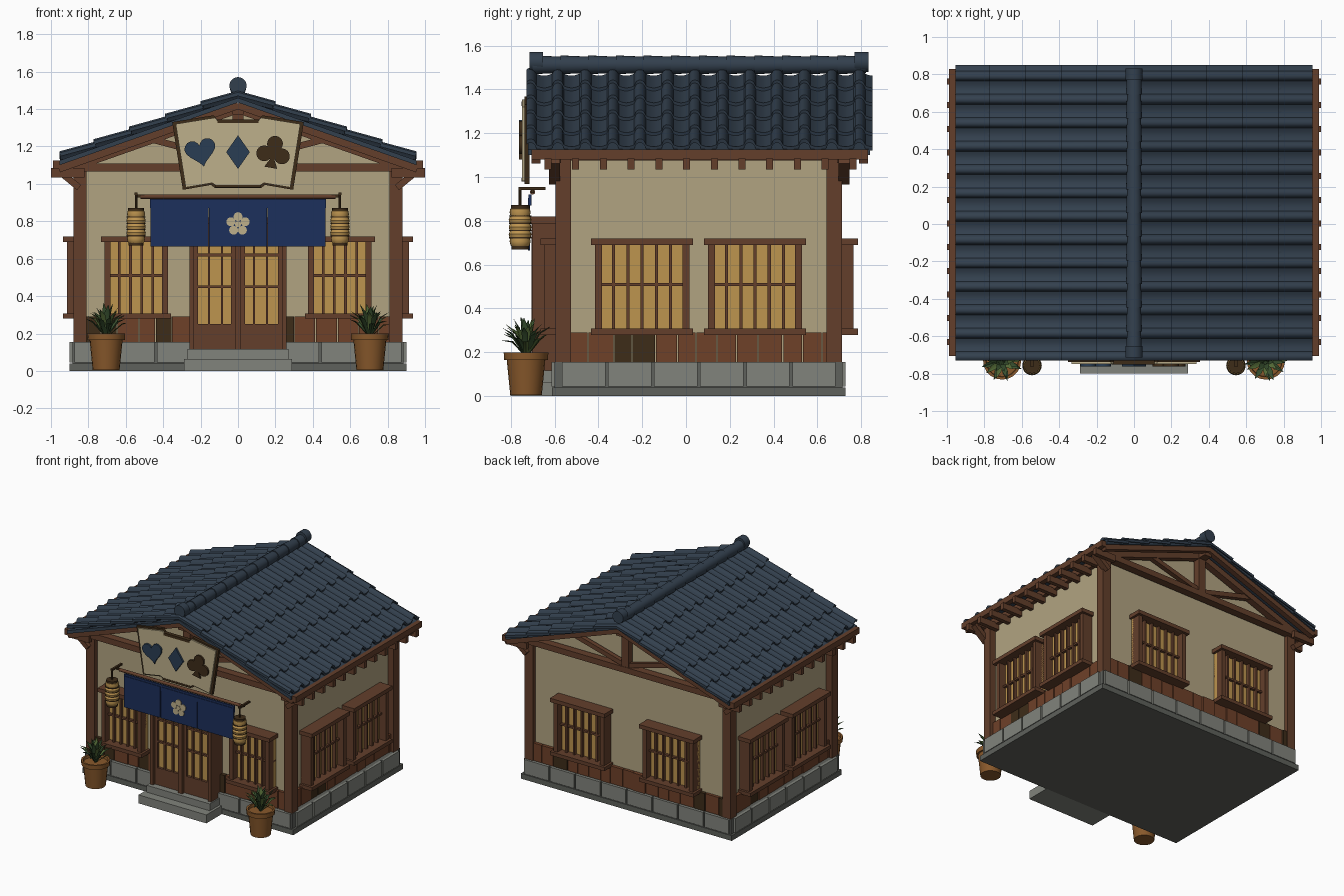
import bpy, bmesh, random
from math import sin, cos, pi, radians, sqrt
from mathutils import Vector as V, Matrix as M

if "Cube" in bpy.data.objects:
    bpy.data.objects.remove(bpy.data.objects["Cube"])

random.seed(4)
I = M.Identity(4)


def mat(name, hexcol):
    m = bpy.data.materials.new(name)
    c = [(int(hexcol[i:i + 2], 16) / 255) ** 2.2 for i in (0, 2, 4)]
    m.diffuse_color = (*c, 1)
    m.use_nodes = True
    m.node_tree.nodes["Principled BSDF"].inputs["Base Color"].default_value = m.diffuse_color
    return m


WALL, WOOD, DARK = mat("plaster", "B0A280"), mat("wood", "63412F"), mat("dark_wood", "40301F")
TILE, STONE, GROUT = mat("roof_tile", "36424F"), mat("stone", "80827B"), mat("grout", "5F615C")
PAPER, CLOTH, CREAM = mat("paper", "BC9350"), mat("cloth", "22335C"), mat("cream", "BCAE8A")
CLAY, LEAF, LEAF2 = mat("clay", "87592F"), mat("leaf", "3B5233"), mat("light_leaf", "586F3C")
PLANK, BLUE = mat("plank", "6E432D"), mat("sign_blue", "2E4054")


class Part:
    """Collects primitives into one named mesh object."""
    def __init__(self, name, material, T=I):
        self.name, self.mat, self.T, self.bm = name, material, T, bmesh.new()

    def box(self, x0, x1, y0, y1, z0, z1):
        m = M.Translation(((x0 + x1) / 2, (y0 + y1) / 2, (z0 + z1) / 2)) @ M.Diagonal((x1 - x0, y1 - y0, z1 - z0, 1))
        bmesh.ops.create_cube(self.bm, size=1, matrix=self.T @ m)

    def beam(self, a, b, w, h):
        a, b = V(a), V(b)
        q = (b - a).to_track_quat('X', 'Z').to_matrix().to_4x4()
        bmesh.ops.create_cube(self.bm, size=1, matrix=self.T @ M.Translation((a + b) / 2) @ q @ M.Diagonal(((b - a).length, w, h, 1)))

    def cyl(self, a, b, r, r2=None, n=16):
        a, b = V(a), V(b)
        q = (b - a).to_track_quat('Z', 'Y').to_matrix().to_4x4()
        bmesh.ops.create_cone(self.bm, cap_ends=True, segments=n, radius1=r, radius2=r if r2 is None else r2,
                              depth=(b - a).length, matrix=self.T @ M.Translation((a + b) / 2) @ q)

    def prism(self, pts, y0, y1):
        A, B = [[self.bm.verts.new(self.T @ V((x, y, z))) for x, z in pts] for y in (y0, y1)]
        self.bm.faces.new(A)
        self.bm.faces.new(B[::-1])
        for i in range(len(pts)):
            j = (i + 1) % len(pts)
            self.bm.faces.new((A[j], A[i], B[i], B[j]))

    def rings(self, rows, closed=True):
        R = [[self.bm.verts.new(self.T @ V(p)) for p in r] for r in rows]
        n = len(R[0])
        for a, b in zip(R, R[1:]):
            for i in range(n if closed else n - 1):
                j = (i + 1) % n
                self.bm.faces.new((a[i], a[j], b[j], b[i]))
        return R

    def lathe(self, prof, x, y, n=20):
        R = self.rings([[(x + r * cos(2 * pi * i / n), y + r * sin(2 * pi * i / n), z) for i in range(n)] for r, z in prof])
        self.bm.faces.new(R[0][::-1])
        self.bm.faces.new(R[-1])

    def done(self):
        bmesh.ops.recalc_face_normals(self.bm, faces=self.bm.faces)
        me = bpy.data.meshes.new(self.name)
        self.bm.to_mesh(me)
        self.bm.free()
        me.materials.append(self.mat)
        bpy.context.collection.objects.link(bpy.data.objects.new(self.name, me))


def face(angle, x, y):
    return M.Translation((x, y, 0)) @ M.Rotation(radians(angle), 4, 'Z')


# Foundation core, facing stones and entrance steps
p = Part("foundation", GROUT); p.box(-.885, .885, -.60, .715, 0, .155); p.box(-.9, .9, -.612, .728, 0, .04); p.done()
p = Part("foundation_stones", STONE)
for i in range(6):
    y = -.565 + .21 * i
    for s in (-.89, .89):
        p.box(s - .01, s + .01, y, y + .197, .045, .155)
for i in range(8):
    x = -.88 + .22 * i
    for y in (-.605, .72):
        p.box(x + .006, x + .214, y - .008, y + .008, .045, .155)
p.done()
p = Part("entrance_steps", STONE); p.box(-.29, .29, -.80, -.6, 0, .065); p.box(-.27, .27, -.73, -.6, .065, .118); p.done()

# Plaster walls with gables
p = Part("walls", WALL)
p.prism([(-.83, .15), (.83, .15), (.83, 1.13), (0, 1.42), (-.83, 1.13)], -.56, .68)
p.done()

# Wainscot planks in alternating browns
A, B = Part("wainscot_planks", PLANK), Part("dark_wainscot_planks", DARK)
for ang, x, y, w in ((0, 0, -.56, .82), (180, 0, .68, .82), (90, .83, .06, .6), (-90, -.83, .06, .6)):
    u = -w
    while u < w - .01:
        e = min(u + random.uniform(.08, .12), w)
        q = B if random.random() < .22 else A
        q.T = face(ang, x, y)
        q.box(u, e - .005, -.022 - random.random() * .008, .01, .155, .29)
        u = e
A.done(); B.done()

# Timber frame: posts, tie beams, trusses, brackets
p = Part("timber_frame", WOOD)
for s in (-1, 1):
    p.box(s * .845 - .035, s * .845 + .035, -.595, -.525, .15, 1.09)
    p.box(s * .845 - .035, s * .845 + .035, .642, .712, .15, 1.09)
    p.box(s * .84 - .02, s * .84 + .02, -.59, .71, 1.075, 1.13)
    for y in (-.60, .72):
        p.beam((s * .85, y, .98), (s * .965, y, 1.075), .05, .035)
        p.beam((s * .88, y, 1.09), (0, y, 1.4), .05, .045)
        p.beam((s * .02, y, 1.12), (s * .45, y, 1.235), .035, .035)
for y in (-.60, .72):
    p.box(-.95, .95, y - .03, y + .03, 1.065, 1.11)
    p.box(-.03, .03, y - .027, y + .027, 1.1, 1.4)
p.done()
p = Part("bargeboards", WOOD)
for s in (-1, 1):
    for y in (-.685, .81):
        p.beam((0, y, 1.425), (s * .96, y, 1.085), .04, .05)
p.box(-.03, .03, -.69, .81, 1.37, 1.42)
p.done()
p = Part("eave_fascia", WOOD)
for s in (-1, 1):
    p.box(s * .97 - .02, s * .97 + .02, -.705, .83, 1.08, 1.125)
p.done()
p = Part("rafter_tails", WOOD)
for i in range(12):
    y = -.63 + .1265 * i
    for s in (-1, 1):
        p.box(min(s * .82, s), max(s * .82, s), y - .016, y + .016, 1.035, 1.085)
p.done()

# Roof deck and five overlapping courses of roll tiles per slope
p = Part("roof_deck", TILE)
for s in (-1, 1):
    p.prism([(0, 1.46), (s * .955, 1.125), (s * .955, 1.1), (0, 1.435)], -.72, .84)
p.done()


def wave(y):
    t = ((y + .71) / .125 + .5) % 1 - .5
    a = abs(t)
    return .026 * sqrt(max(0, 1 - (a / .2) ** 2)) if a < .2 else -.01 * sin(pi * (a - .2) / .6)


ys = [-.7285 + 1.5785 * i / 202 for i in range(203)]
p = Part("roof_tiles", TILE)
for s in (-1, 1):
    for k in range(5):
        loop = []
        for f, lift in ((k / 5, .006), ((k + 1.05) / 5 if k < 4 else 1, .022)):
            x, z = s * .955 * f, 1.466 - .34 * f + lift
            loop += [(x, z), (x - s * .006, z - .018)]
        loop = [loop[0], loop[2], loop[3], loop[1]]
        R = p.rings([[(x, y, z + wave(y)) for x, z in loop] for y in ys])
        p.bm.faces.new(R[0]); p.bm.faces.new(R[-1])
p.done()
p = Part("ridge_tiles", TILE)
for i in range(12):
    y = -.70 + .1265 * i
    p.cyl((0, y, 1.512), (0, y + .13, 1.512), .043, .037, 20)
for y in (-.715, .77):
    p.cyl((0, y, 1.525), (0, y + .062, 1.525), .046, n=20)
p.done()

# Lattice windows
F, G = Part("window_frames", WOOD), Part("window_panes", PAPER)
spots = [(0, x, -.56, .34, 5) for x in (-.545, .545)] + [(180, x, .68, .43, 6) for x in (-.38, .38)]
spots += [(a, x, y, .43, 6) for a, x in ((90, .83), (-90, -.83)) for y in (-.2, .315)]
for ang, x, y, w, n in spots:
    F.T = G.T = face(ang, x, y)
    h = w / 2
    G.box(-h, h, -.03, .01, .3, .7)
    F.box(-h - .018, h + .018, -.105, 0, .69, .72)
    F.box(-h - .018, h + .018, -.105, 0, .28, .308)
    for s in (-1, 1):
        F.box(s * (h - .016) - .016, s * (h - .016) + .016, -.085, 0, .29, .7)
    for i in range(1, n):
        u = -h + .02 + (w - .04) * i / n
        F.box(u - .007, u + .007, -.055, 0, .3, .7)
    F.box(-h, h, -.05, 0, .503, .517)
F.done(); G.done()

# Sliding door
p = Part("door_frame", WOOD)
for s in (-1, 1):
    p.box(s * .247 - .013, s * .247 + .013, -.70, -.56, .118, .82)
    for x, w in ((.225, .012), (.155, .006), (.085, .006), (.027, .01)):
        p.box(s * x - w, s * x + w, -.68, -.63, .12, .79)
p.box(-.27, .27, -.71, -.56, .785, .82)
p.box(-.25, .25, -.68, -.6, .118, .25)
p.box(-.017, .017, -.705, -.63, .118, .8)
for z in (.45, .62):
    p.box(-.24, .24, -.677, -.63, z - .007, z + .007)
p.done()
p = Part("door_panes", PAPER); p.box(-.24, .24, -.66, -.6, .24, .79); p.done()

# Curtain on its rod, with a flower motif
p = Part("curtain_rod", WOOD); p.cyl((-.52, -.70, .932), (.52, -.70, .932), .012); p.done()
p = Part("door_curtain", CLOTH)
for x in (-.313, 0, .313):
    p.box(x - .154, x + .154, -.722, -.712, .665, .905)
p.box(-.47, .47, -.718, -.705, .87, .92)
p.done()
p = Part("curtain_flower", CREAM)
for i in range(5):
    x, z = .04 * sin(i * 2 * pi / 5), .785 + .04 * cos(i * 2 * pi / 5)
    p.cyl((x, -.728, z), (x, -.715, z), .024)
p.cyl((0, -.73, .785), (0, -.715, .785), .016)
p.done()

# Hanging lanterns
P, C = Part("lanterns", PAPER), Part("lantern_caps_and_hooks", DARK)
for s in (-1, 1):
    x, y = s * .545, -.757
    prof = [(.036, .68)]
    for i in range(5):
        z = .69 + .033 * i
        prof += [(.044 if i in (0, 4) else .048, z), (.048 if i in (0, 4) else .052, z + .016), (.045, z + .033)]
    prof.append((.036, .86))
    P.lathe(prof, x, y)
    C.cyl((x, y, .67), (x, y, .69), .04)
    C.cyl((x, y, .85), (x, y, .872), .042)
    for z in (.723, .756, .789, .822):
        C.cyl((x, y, z - .003), (x, y, z + .003), .051)
    C.cyl((x, y, .87), (x, y, .955), .007, n=8)
    C.beam((x, y - .008, .947), (x, -.64, .947), .016, .014)
    C.beam((x, -.70, .935), (s * .5, -.70, .935), .014, .014)
C.done(); P.done()

# Sign board with card-suit cutouts
half = [(.105, 1.335), (.125, 1.36), (.34, 1.325), (.285, .975), (.14, 1.0), (.12, .985)]
shape = half + [(-x, z) for x, z in half[::-1]]
p = Part("sign_frame", DARK); p.prism([(x * 1.035, 1.165 + (z - 1.165) * 1.035) for x, z in shape], -.737, -.715)
p.box(-.11, .11, -.75, -.72, 1.325, 1.345); p.box(-.12, .12, -.75, -.72, .98, .995); p.done()
p = Part("sign_board", CREAM); p.prism([(x * .98, 1.165 + (z - 1.165) * .97) for x, z in shape], -.748, -.73); p.done()
p = Part("sign_heart", BLUE, M.Translation((-.2, 0, 1.175)) @ M.Rotation(radians(-12), 4, 'Y'))
p.prism([(.0052 * 16 * sin(t) ** 3, .0052 * (13 * cos(t) - 5 * cos(2 * t) - 2 * cos(3 * t) - cos(4 * t)))
         for t in [2 * pi * i / 28 for i in range(28)]], -.762, -.745)
p.done()
p = Part("sign_diamond", BLUE); p.prism([(0, 1.26), (.063, 1.17), (0, 1.08), (-.063, 1.17)], -.762, -.745); p.done()
p = Part("sign_club", DARK, M.Translation((.19, 0, 1.17)) @ M.Rotation(radians(10), 4, 'Y'))
for x, z in ((0, .045), (-.048, -.015), (.048, -.015)):
    p.cyl((x, -.762, z), (x, -.745, z), .042, n=20)
p.prism([(-.012, .03), (.012, .03), (.012, -.04), (.035, -.085), (-.035, -.085), (-.012, -.04)], -.7615, -.745)
p.done()

# Potted plants
P, L, L2 = Part("plant_pots", CLAY), Part("plant_leaves", LEAF), Part("light_plant_leaves", LEAF2)
for s in (-1, 1):
    c = V((s * .705, -.73, .18))
    P.lathe([(.072, .005), (.088, .165), (.1, .165), (.102, .2), (.088, .2), (.085, .18)], c.x, c.y)
    for i in range(30):
        a, e = i * 2.4 + random.uniform(-.2, .2), radians(20 + 62 * i / 29)
        d, side = V((cos(a), sin(a), 0)), V((-sin(a), cos(a), 0))
        n = random.uniform(.13, .17)
        m = c + V((0, 0, .02)) + d * n * .55 * cos(e) + V((0, 0, n * .6 * sin(e) + .02))
        tip = c + V((0, 0, .02)) + d * min(.112, n * cos(e)) + V((0, 0, n * sin(e)))
        (L2 if i % 3 == 0 else L).rings([[q - side * w, q - V((0, 0, w * .5)), q + side * w]
                                         for q, w in ((c, .008), (m, .015), (tip, .001))], False)
P.done(); L.done(); L2.done()

# Smooth the round parts, keep hard edges
for o in bpy.context.collection.objects:
    o.select_set(True)
    bpy.context.view_layer.objects.active = o
bpy.ops.object.shade_smooth_by_angle(angle=radians(35))
